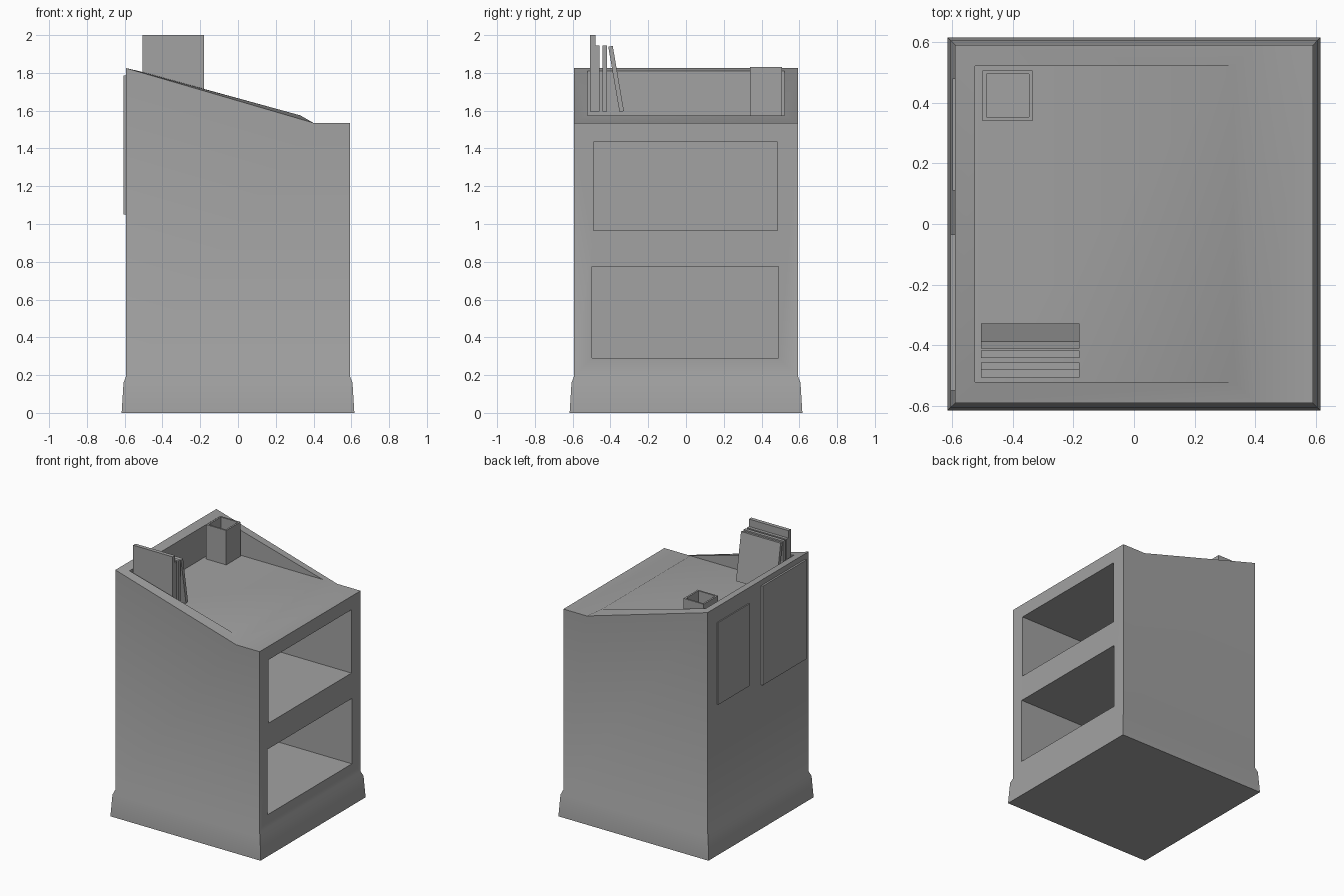
import bpy, bmesh, math

old = bpy.data.objects.get("Cube")
if old:
    bpy.data.objects.remove(old, do_unlink=True)

grey = bpy.data.materials.new("plain_grey")
grey.use_nodes = True
colour = (0.36, 0.36, 0.36, 1)
grey.diffuse_color = colour
grey.node_tree.nodes["Principled BSDF"].inputs["Base Color"].default_value = colour


def finish(name, bm, smooth=False):
    bmesh.ops.recalc_face_normals(bm, faces=bm.faces[:])
    mesh = bpy.data.meshes.new(name)
    bm.to_mesh(mesh)
    bm.free()
    mesh.materials.append(grey)
    obj = bpy.data.objects.new(name, mesh)
    bpy.context.collection.objects.link(obj)
    return obj


def activate(obj):
    bpy.ops.object.select_all(action='DESELECT')
    obj.select_set(True)
    bpy.context.view_layer.objects.active = obj


def box(name, x, y, z, lean=0):
    """Box from (min, max) ranges, optionally leaning about the x axis."""
    bm = bmesh.new()
    bmesh.ops.create_cube(bm, size=1)
    for v in bm.verts:
        v.co = [c * (hi - lo) for c, (lo, hi) in zip(v.co, (x, y, z))]
    obj = finish(name, bm)
    obj.location = [(lo + hi) / 2 for lo, hi in (x, y, z)]
    obj.rotation_euler.x = lean
    return obj


# Cabinet: flared plinth, straight walls, sloped rim around a sunken top
bm = bmesh.new()
W, IN = 0.592, 0.522


def pair(x, y, z):
    """Front and back vertices at the same x and z."""
    return [bm.verts.new((x, s * y, z)) for s in (-1, 1)]


def bridge(a, b):
    bm.faces.new((a[0], b[0], b[1], a[1]))


rings = []
for half, z in ((0.616, 0), (0.606, 0.16), (W, 0.195)):
    rings.append((pair(-half, half, z), pair(half, half, z)))
bridge(*rings[0])
for (la, ra), (lb, rb) in zip(rings, rings[1:]):
    bridge(la, lb)
    bridge(ra, rb)
    for i in (0, 1):
        bm.faces.new((la[i], ra[i], rb[i], lb[i]))

left, right = rings[-1]
high, low, edge = pair(-W, W, 1.825), pair(0.4, W, 1.535), pair(W, W, 1.535)
rim_high, rim_low = pair(-0.525, IN, 1.81), pair(0.33, IN, 1.575)
floor = pair(-0.525, IN, 1.575)
for a, b in ((left, high), (right, edge), (low, edge), (high, rim_high),
             (low, rim_low), (rim_high, floor), (floor, rim_low)):
    bridge(a, b)
for i in (0, 1):
    bm.faces.new((left[i], right[i], edge[i], low[i], high[i]))
    bm.faces.new((high[i], low[i], rim_low[i], rim_high[i]))
    bm.faces.new((rim_high[i], rim_low[i], floor[i]))
cabinet = finish("cabinet", bm)

# Two open shelf compartments
for y, z in (((-0.49, 0.485), (0.965, 1.435)), ((-0.498, 0.49), (0.29, 0.775))):
    cutter = box("shelf_cutter", (-0.5, 0.8), y, z)
    cutter.hide_render = True
    mod = cabinet.modifiers.new("shelf", 'BOOLEAN')
    mod.operation = 'DIFFERENCE'
    mod.solver = 'EXACT'
    mod.object = cutter
    activate(cabinet)
    bpy.ops.object.modifier_apply(modifier=mod.name)
    bpy.data.objects.remove(cutter, do_unlink=True)
activate(cabinet)
bpy.ops.object.shade_smooth_by_angle(angle=math.radians(30))

# Thin notices on the tall side
box("small_notice", (-0.6, -0.59), (0.11, 0.48), (1.1, 1.71))
box("large_notice", (-0.606, -0.59), (-0.55, -0.035), (1.05, 1.785))

# Row of books, the last one leaning
BOOK_X = (-0.505, -0.18)
box("tall_book", BOOK_X, (-0.508, -0.48), (1.595, 2.0))
box("second_book", BOOK_X, (-0.48, -0.457), (1.595, 1.945))
box("third_book", BOOK_X, (-0.443, -0.418), (1.595, 1.945))
box("leaning_book", BOOK_X, (-0.382, -0.358), (1.593, 1.943), lean=0.17)

# Hollow square pen pot
pot = box("pen_pot", (-0.5, -0.335), (0.34, 0.508), (1.575, 1.83))
bm = bmesh.new()
bm.from_mesh(pot.data)
top = max(bm.faces, key=lambda f: f.calc_center_median().z)
bmesh.ops.inset_individual(bm, faces=[top], thickness=0.018)
hole = bmesh.ops.extrude_discrete_faces(bm, faces=[top])["faces"][0]
bmesh.ops.translate(bm, verts=hole.verts[:], vec=(0, 0, -0.23))
bm.to_mesh(pot.data)
bm.free()
